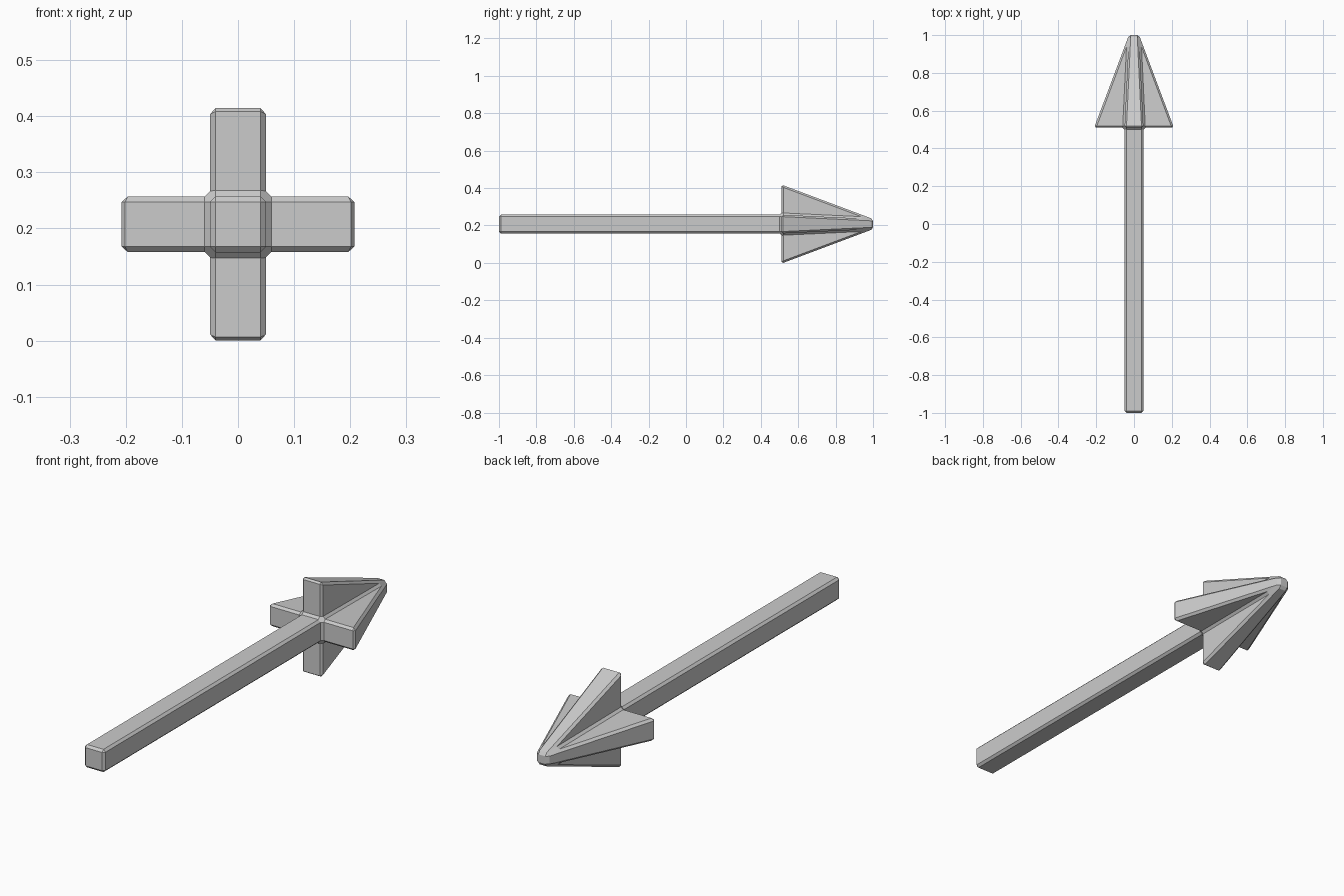
import bpy, bmesh

if "Cube" in bpy.data.objects:
    bpy.data.objects.remove(bpy.data.objects["Cube"])

S = 0.05      # half width of shaft and fins
TIP = 0.027   # half width of the blunt point
FIN = 0.211   # reach of each fin from the axis
Y_TAIL, Y_BACK, Y_TIP = -1.0, 0.51, 1.0
ZC = 0.2075   # height of the axis

corners = [(1, 1), (-1, 1), (-1, -1), (1, -1)]
bm = bmesh.new()


def ring(half, y):
    return [bm.verts.new((x * half, y, z * half)) for x, z in corners]


# square shaft and the matching blunt tip
tail, core, tip = ring(S, Y_TAIL), ring(S, Y_BACK), ring(TIP, Y_TIP)
bm.faces.new(tail)
bm.faces.new(tip)

for i, (nx, nz) in enumerate([(0, 1), (-1, 0), (0, -1), (1, 0)]):
    j = (i + 1) % 4
    bm.faces.new((tail[i], tail[j], core[j], core[i]))
    # wedge fin growing from this side of the core
    out = []
    for k in (i, j):
        cx, cz = corners[k]
        out.append(bm.verts.new((nx * FIN or cx * S, Y_BACK, nz * FIN or cz * S)))
    a, b = out
    bm.faces.new((core[i], core[j], b, a))
    bm.faces.new((a, b, tip[j], tip[i]))
    bm.faces.new((core[i], a, tip[i]))
    bm.faces.new((core[j], b, tip[j]))

bmesh.ops.recalc_face_normals(bm, faces=bm.faces)
mesh = bpy.data.meshes.new("arrow")
bm.to_mesh(mesh)
bm.free()
arrow = bpy.data.objects.new("finned_arrow", mesh)
arrow.location.z = ZC
bpy.context.collection.objects.link(arrow)

# small chamfer on every edge
bevel = arrow.modifiers.new("chamfer", 'BEVEL')
bevel.width = 0.01
bevel.segments = 1
bevel.limit_method = 'NONE'
